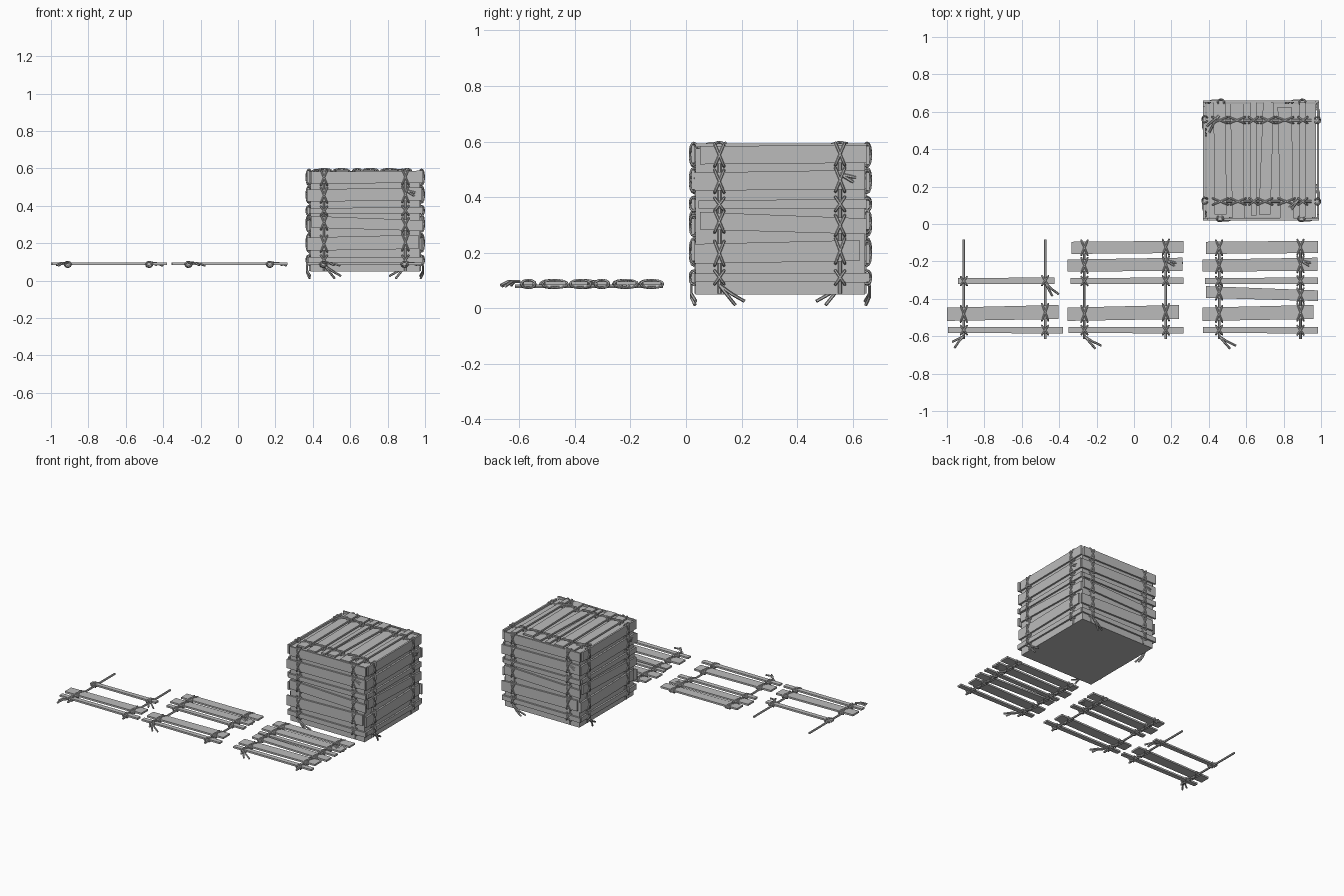
import bpy, bmesh, math
from mathutils import Matrix, Vector

cube = bpy.data.objects.get("Cube")
if cube:
    bpy.data.objects.remove(cube, do_unlink=True)

grey = bpy.data.materials.new("weathered_grey")
grey.use_nodes = True
COLOUR = (0.5, 0.5, 0.5, 1)
grey.diffuse_color = COLOUR
grey.node_tree.nodes["Principled BSDF"].inputs["Base Color"].default_value = COLOUR

# Uneven slats: left end, right end, then depth of the top and bottom edges at each end
SLATS = [
    (-.29, .31, 0, -.005, .065, .06),
    (-.31, .305, .095, .085, .16, .155),
    (-.295, .31, .195, .19, .225, .225),
    (-.29, .31, .237, .26, .30, .317),
    (-.31, .285, .352, .338, .423, .413),
    (-.305, .31, .456, .456, .488, .49),
]
RODS = (-.22, .215)
THICK = .006


def add_mesh(name, bm, matrix):
    bmesh.ops.recalc_face_normals(bm, faces=bm.faces)
    mesh = bpy.data.meshes.new(name)
    bm.to_mesh(mesh)
    bm.free()
    mesh.materials.append(grey)
    ob = bpy.data.objects.new(name, mesh)
    ob.matrix_world = matrix
    bpy.context.collection.objects.link(ob)


def add_tubes(name, paths, radius, cyclic, matrix):
    curve = bpy.data.curves.new(name, "CURVE")
    curve.dimensions = "3D"
    curve.bevel_depth = radius
    curve.bevel_resolution = 1
    curve.use_fill_caps = True
    for path in paths:
        spline = curve.splines.new("POLY")
        spline.points.add(len(path) - 1)
        for point, co in zip(spline.points, path):
            point.co = (*co, 1)
        spline.use_cyclic_u = cyclic
        spline.use_smooth = False
    curve.materials.append(grey)
    ob = bpy.data.objects.new(name, curve)
    ob.matrix_world = matrix
    bpy.context.collection.objects.link(ob)


def lashing(u, v, half, sign):
    """Tilted loop of rope round a slat and the rod behind it."""
    steps = 14
    loop = []
    for i in range(steps):
        a = 2 * math.pi * i / steps
        loop.append((u + sign * .017 * math.cos(a), -v + (half + .008) * math.cos(a),
                     .014 * math.sin(a) - .003))
    return loop


def tail(start, end):
    """Two loose rope strands spreading from a knot."""
    a, b = Vector((start[0], -start[1], .006)), Vector((end[0], -end[1], -.01))
    side = Vector((-(b - a).y, (b - a).x, 0)).normalized() * .016
    middle = a.lerp(b, .5) + Vector((0, 0, .008))
    return [[a, middle + side * .3, b + side],
            [a, middle - side * .6, a.lerp(b, .85) - side]]


def panel(name, matrix, keep, tails, rod_top=0, rod_end=.52, trim=0):
    # Slats with their lashings
    bm = bmesh.new()
    loops = []
    for i in keep:
        u0, u1, tl, tr, bl, br = SLATS[i]
        if i == 2:
            u0, u1 = u0 + trim, u1 - trim
        rings = [[bm.verts.new((u, -v, n)) for u, v in ((u0, tl), (u1, tr), (u1, br), (u0, bl))]
                 for n in (-THICK, THICK)]
        bm.faces.new(rings[0])
        bm.faces.new(rings[1])
        for k in range(4):
            j = (k + 1) % 4
            bm.faces.new((rings[0][k], rings[0][j], rings[1][j], rings[1][k]))
        for u in RODS:
            f = (u - u0) / (u1 - u0)
            top, bottom = tl + (tr - tl) * f, bl + (br - bl) * f
            for sign in (-1, 1):
                loops.append(lashing(u, (top + bottom) / 2, (bottom - top) / 2, sign))
    add_mesh(name + "_slats", bm, matrix)
    add_tubes(name + "_lashings", loops, .005, True, matrix)
    # Rods behind the slats
    rods = [[(u, -rod_top, -.011), (u, -rod_end, -.011)] for u in RODS]
    add_tubes(name + "_rods", rods, .007, False, matrix)
    # Loose rope ends
    strands = [s for pair in tails for s in tail(*pair)]
    add_tubes(name + "_rope_ends", strands, .006, False, matrix)


ALL = range(len(SLATS))
TAILS = [((-.22, .505), (-.14, .568)), ((.215, .1), (.3, .13))]

# Panels lying on the ground
GROUND = Matrix.Translation
panel("whole_panel", GROUND((.675, -.095, .09)), ALL, TAILS)
panel("worn_panel", GROUND((-.045, -.095, .09)), (0, 1, 2, 4, 5), TAILS)
panel("broken_panel", GROUND((-.69, -.095, .09)), (2, 4, 5),
      [((-.22, .505), (-.28, .555)), ((.215, .22), (.275, .29))], -.012, .52, .045)

# Crate body
CENTRE = Vector((.68, .34, 0))
bm = bmesh.new()
bmesh.ops.create_cube(bm, size=1)
bmesh.ops.scale(bm, vec=(.585, .61, .525), verts=bm.verts)
add_mesh("crate_body", bm, Matrix.Translation(CENTRE + Vector((0, 0, .3125))))

# Crate side panels, turned about the centre
WALL_TAILS = [((-.22, .5), (-.14, .57)), TAILS[1]]
UPRIGHT = Matrix.Rotation(math.pi / 2, 4, "X")
for k, side in enumerate(("front", "left", "back", "right")):
    out = .304 if k % 2 else .315
    matrix = (Matrix.Translation(CENTRE) @ Matrix.Rotation(k * math.pi / 2, 4, "Z")
              @ Matrix.Translation((0, -out, .583)) @ UPRIGHT)
    panel(side + "_wall", matrix, ALL, WALL_TAILS, 0, .53)

# Crate lid
panel("lid", Matrix.Translation((.43, .34, .587)) @ Matrix.Rotation(math.pi / 2, 4, "Z"),
      ALL, [((-.21, .45), (-.29, .38)), ((.24, .025), (.16, -.04))])
